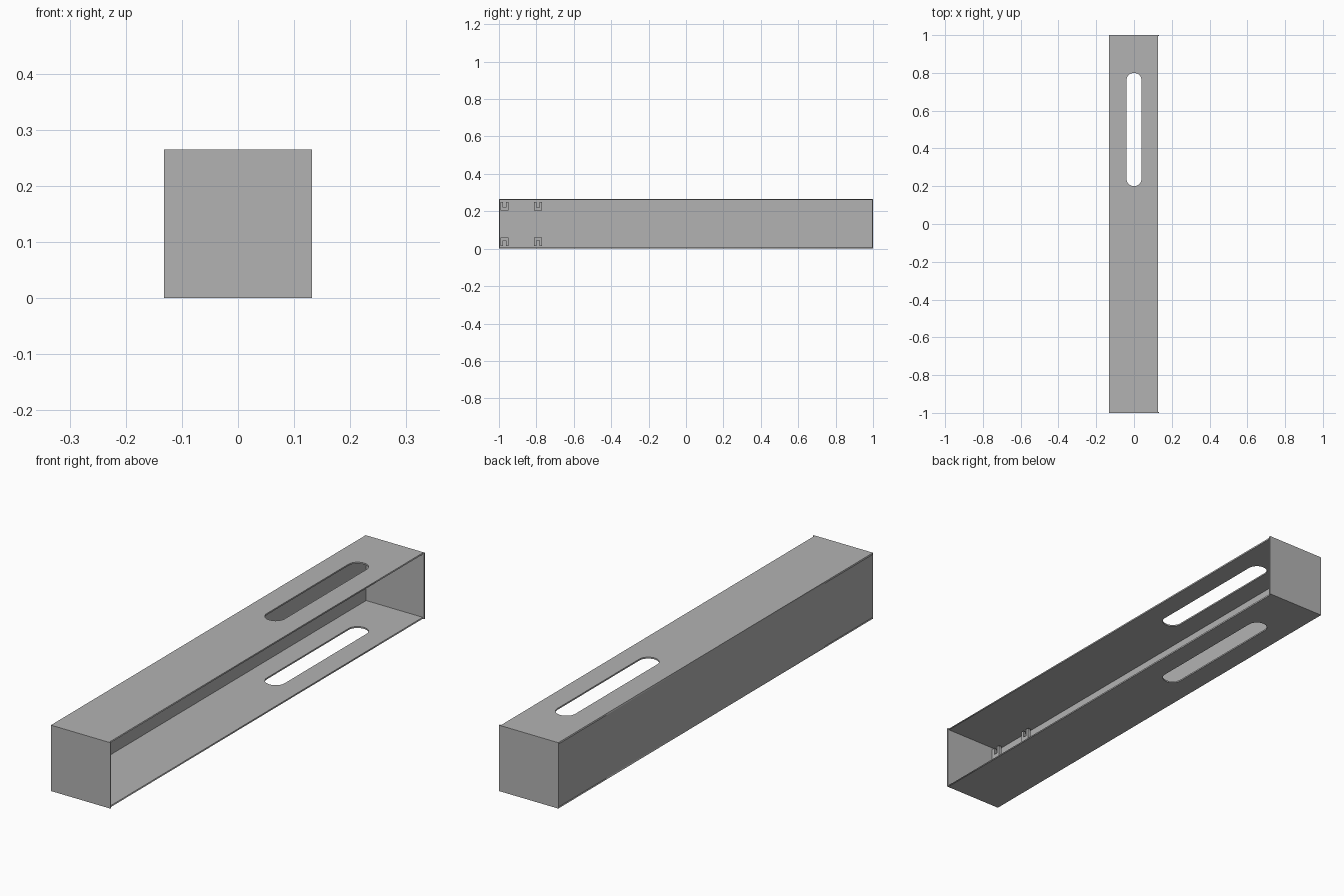
import bpy
import math
from mathutils import Vector

if "Cube" in bpy.data.objects:
    bpy.data.objects.remove(bpy.data.objects["Cube"], do_unlink=True)

HALF, HEIGHT, WALL = 0.132, 0.265, 0.006
LIP = 0.126  # open edge of the long plates, just short of the end caps

grey = bpy.data.materials.new("plain grey")
grey.use_nodes = True
grey.diffuse_color = (0.45, 0.45, 0.45, 1)
grey.node_tree.nodes["Principled BSDF"].inputs["Base Color"].default_value = grey.diffuse_color


def box(name, low, high):
    low, high = Vector(low), Vector(high)
    bpy.ops.mesh.primitive_cube_add(size=1, location=(low + high) / 2)
    obj = bpy.context.object
    obj.name = name
    obj.scale = high - low
    bpy.ops.object.transform_apply(location=False, rotation=False, scale=True)
    obj.data.materials.append(grey)
    return obj


def sheet(name, outlines, thickness):
    """Flat plate from closed outlines; inner outlines become holes."""
    curve = bpy.data.curves.new(name, "CURVE")
    curve.dimensions = "2D"
    curve.fill_mode = "BOTH"
    curve.extrude = thickness / 2
    for points in outlines:
        spline = curve.splines.new("POLY")
        spline.points.add(len(points) - 1)
        for p, (x, y) in zip(spline.points, points):
            p.co = (x, y, 0, 1)
        spline.use_cyclic_u = True
    obj = bpy.data.objects.new(name, curve)
    bpy.context.collection.objects.link(obj)
    bpy.ops.object.select_all(action="DESELECT")
    obj.select_set(True)
    bpy.context.view_layer.objects.active = obj
    bpy.ops.object.convert(target="MESH")
    obj = bpy.context.object
    obj.data.materials.clear()
    obj.data.materials.append(grey)
    return obj


# Long plates, each with a round-ended slot
radius, steps = 0.04, 16
slot = []
for centre, start in ((0.76, 0), (0.24, math.pi)):
    for i in range(steps + 1):
        a = start + math.pi * i / steps
        slot.append((radius * math.cos(a), centre + radius * math.sin(a)))
edge = 1 - WALL
rim = [(-HALF, -edge), (LIP, -edge), (LIP, edge), (-HALF, edge)]
for name, z in (("bottom_plate", WALL / 2), ("top_plate", HEIGHT - WALL / 2)):
    sheet(name, (rim, slot), WALL).location.z = z

# Long side wall and the two end caps
box("side_wall", (-HALF, -edge, WALL), (-HALF + WALL, edge, HEIGHT - WALL))
box("front_cap", (-HALF, -1, 0), (HALF, -edge, HEIGHT))
box("back_cap", (-HALF, edge, 0), (HALF, 1, HEIGHT))

# Forked clips on the inside of the wall, mirrored top to bottom
inner = -HALF + WALL
for place, y in (("front", -0.971), ("rear", -0.791)):
    for level, side in (("upper", 1), ("lower", -1)):
        w, n, h = 0.021, 0.008, 0.023
        fork = [(-w, -h), (w, -h), (w, h), (n, h), (n, -0.006), (-n, -0.006), (-n, h), (-w, h)]
        z = HEIGHT / 2 + side * 0.095
        clip = sheet(f"{place}_{level}_clip", ([(a, b * side) for a, b in fork],), 0.012)
        clip.rotation_euler = (math.pi / 2, 0, math.pi / 2)
        clip.location = (inner + 0.024, y, z)
        # shelf that joins the fork to the wall
        foot = z - side * h
        box(f"{place}_{level}_clip_shelf",
            (inner, y - w, min(foot, foot + side * 0.008)),
            (inner + 0.03, y + w, max(foot, foot + side * 0.008)))
